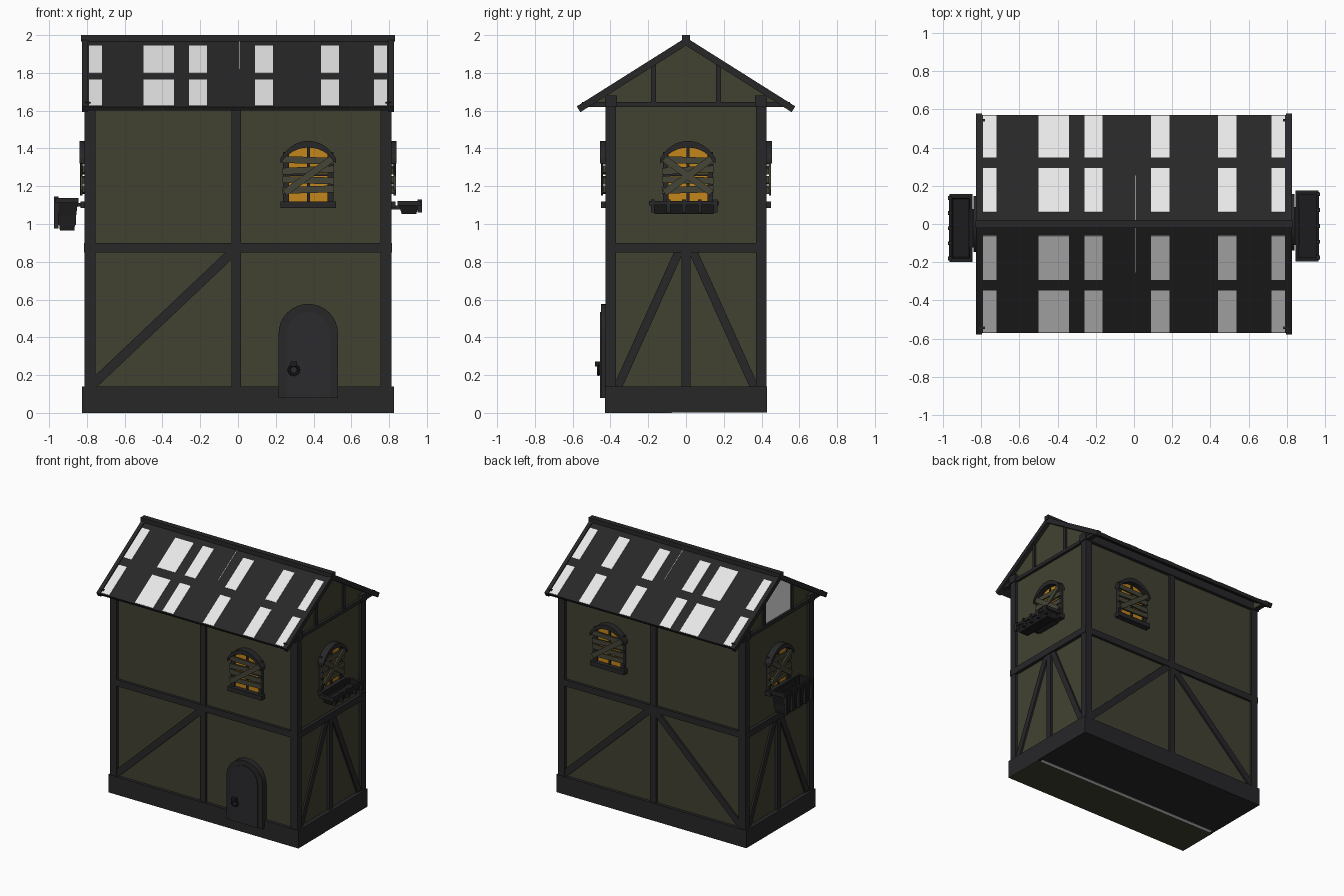
import bpy, bmesh, math
from mathutils import Matrix, Vector

if "Cube" in bpy.data.objects:
    bpy.data.objects.remove(bpy.data.objects["Cube"])


def material(name, rgb):
    m = bpy.data.materials.new(name)
    m.diffuse_color = (*rgb, 1)
    m.use_nodes = True
    m.node_tree.nodes["Principled BSDF"].inputs["Base Color"].default_value = m.diffuse_color
    return m


TIMBER = material("dark timber", (0.020, 0.020, 0.022))
ROOF = material("roof tile", (0.020, 0.020, 0.021))
PLASTER = material("olive plaster", (0.053, 0.053, 0.031))
BOARD = material("weathered board", (0.058, 0.058, 0.038))
GLASS = material("amber glass", (0.54, 0.24, 0.010))
WHITE = material("bare white", (0.80, 0.80, 0.80))
DOOR = material("door wood", (0.024, 0.024, 0.026))
BLACK = material("black wood", (0.012, 0.012, 0.013))


def frame(origin, u, v):
    """Local axes u, v and outward w = u x v."""
    u, v = Vector(u), Vector(v)
    m = Matrix((u, v, u.cross(v))).transposed().to_4x4()
    m.translation = origin
    return m


C = math.cos(math.atan(0.63))
S = math.sin(math.atan(0.63))
PLAN = Matrix.Identity(4)
FRONT = frame((0, -0.405, 0), (1, 0, 0), (0, 0, 1))
BACK = frame((0, 0.405, 0), (-1, 0, 0), (0, 0, 1))
RIGHT = frame((0.79, 0, 0), (0, 1, 0), (0, 0, 1))
LEFT = frame((-0.79, 0, 0), (0, -1, 0), (0, 0, 1))
SLOPES = {"front": frame((0, 0, 1.98), (1, 0, 0), (0, C, S)),
          "back": frame((0, 0, 1.98), (-1, 0, 0), (0, -C, S))}


def finish(name, bm, mat):
    bmesh.ops.recalc_face_normals(bm, faces=bm.faces)
    me = bpy.data.meshes.new(name)
    bm.to_mesh(me)
    bm.free()
    me.materials.append(mat)
    ob = bpy.data.objects.new(name, me)
    bpy.context.collection.objects.link(ob)
    return ob


def prism(name, fr, pts, w0, w1, mat):
    bm = bmesh.new()
    lo = [bm.verts.new(fr @ Vector((u, v, w0))) for u, v in pts]
    hi = [bm.verts.new(fr @ Vector((u, v, w1))) for u, v in pts]
    bm.faces.new(lo)
    bm.faces.new(hi)
    for i in range(len(pts)):
        j = (i + 1) % len(pts)
        bm.faces.new((lo[i], lo[j], hi[j], hi[i]))
    return finish(name, bm, mat)


def rect(name, fr, u0, u1, v0, v1, w0, w1, mat):
    return prism(name, fr, [(u0, v0), (u1, v0), (u1, v1), (u0, v1)], w0, w1, mat)


def bar(name, fr, a, b, width, w0, w1, mat):
    a, b = Vector(a), Vector(b)
    d = (b - a).normalized() * width / 2
    n = Vector((-d.y, d.x))
    return prism(name, fr, [a + n, a - n, b - n, b + n], w0, w1, mat)


def arc(cu, cv, ru, rv, a0, a1, n=12):
    return [(cu + ru * math.cos(a0 + (a1 - a0) * i / n),
             cv + rv * math.sin(a0 + (a1 - a0) * i / n)) for i in range(n + 1)]


# Walls, plinth, floor band, corner posts and wall plates
rect("walls", PLAN, -0.79, 0.79, -0.405, 0.405, 0.05, 1.64, PLASTER)
rect("plinth", PLAN, -0.825, 0.825, -0.43, 0.43, 0.002, 0.14, TIMBER)
rect("floor_band", PLAN, -0.815, 0.815, -0.425, 0.425, 0.85, 0.90, TIMBER)
rect("underside_front", PLAN, -0.825, 0.825, -0.43, -0.10, 0, 0.003, PLASTER)
rect("underside_gap", PLAN, -0.80, 0.80, -0.10, -0.075, 0, 0.003, WHITE)
for sy in (-1, 1):
    y0, y1 = sorted((sy * 0.37, sy * 0.425))
    rect("wall_plate", PLAN, -0.82, 0.82, y0 - 0.005, y1 + 0.005, 1.62, 1.68, TIMBER)
    for sx in (-1, 1):
        x0, x1 = sorted((sx * 0.755, sx * 0.812))
        rect("corner_post", PLAN, x0, x1, y0, y1, 0.1, 1.63, TIMBER)

# Long-side posts and braces
for fr, s in ((FRONT, 1), (BACK, -1)):
    bar("middle_post", fr, (-0.01 * s, 0.14), (-0.01 * s, 1.63), 0.05, -0.01, 0.018, TIMBER)
bar("front_brace", FRONT, (-0.77, 0.15), (-0.02, 0.86), 0.05, -0.01, 0.014, TIMBER)
for s in (-1, 1):
    bar("back_brace", BACK, (0.77 * s, 0.15), (0.02 * s, 0.86), 0.05, -0.01, 0.014, TIMBER)

# Short sides: lower frame and gable
for fr, panel in ((RIGHT, PLASTER), (LEFT, WHITE)):
    bar("side_post", fr, (0, 0.13), (0, 0.86), 0.045, -0.01, 0.018, TIMBER)
    prism("gable_wall", fr, [(-0.53, 1.625), (0.53, 1.625), (0, 1.955)], -0.02, 0, PLASTER)
    if panel is WHITE:
        prism("gable_panel", fr, [(-0.17, 1.64), (0.17, 1.64), (0.17, 1.84),
                                  (0, 1.945), (-0.17, 1.84)], -0.01, 0.003, WHITE)
    bar("gable_beam", fr, (-0.55, 1.633), (0.55, 1.633), 0.026, -0.01, 0.02, TIMBER)
    for s in (-1, 1):
        bar("side_brace", fr, (0.36 * s, 0.14), (0.035 * s, 0.86), 0.045, -0.01, 0.014, TIMBER)
        rect("gable_post", fr, s * 0.173 - 0.013, s * 0.173 + 0.013, 1.64, 1.85, -0.01, 0.015, TIMBER)

# Roof slopes, bargeboards and bare patches between the tiles
COLUMNS = ((-0.79, -0.72), (-0.50, -0.34), (-0.26, -0.165),
           (0.09, 0.185), (0.44, 0.535), (0.72, 0.79))
for side, fr in SLOPES.items():
    s = 1 if side == "front" else -1
    rect(side + "_roof", fr, -0.82, 0.82, -0.674, 0, -0.025, 0, ROOF)
    rect(side + "_roof_seam", fr, s * 0.009 - 0.002, s * 0.009 + 0.002, -0.3, -0.02, -0.002, 0.002, WHITE)
    for e in (-1, 1):
        rect("bargeboard", fr, e * 0.81 - 0.015, e * 0.81 + 0.015, -0.68, 0, -0.03, 0.006, TIMBER)
    for a, b in COLUMNS:
        u0, u1 = sorted((a * s, b * s))
        for v0, v1 in ((-0.343, -0.071), (-0.668, -0.41)):
            rect("bare_patch", fr, u0, u1, v0, v1, -0.002, 0.003, WHITE)
rect("ridge_beam", PLAN, -0.83, 0.83, -0.022, 0.022, 1.965, 2.0, TIMBER)


# Boarded arched windows
def window(fr, c, crossed):
    ang = math.radians(35)
    top = arc(c, 1.36, 0.11, 0.05, 0, math.pi)
    prism("window_glass", fr, [(c - 0.11, 1.11), (c + 0.11, 1.11)] + top, -0.01, 0.008, GLASS)
    lintel = arc(c, 1.22, 0.18, 0.22, ang, math.pi - ang) + arc(c, 1.205, 0.18, 0.20, math.pi - ang, ang)
    prism("window_lintel", fr, lintel, 0, 0.05, TIMBER)
    rect("window_sill", fr, c - 0.147, c + 0.147, 1.085, 1.12, 0, 0.045, TIMBER)
    for s in (-1, 1):
        bar("window_jamb", fr, (c + s * 0.118, 1.11), (c + s * 0.118, 1.38), 0.03, 0, 0.022, TIMBER)
    bar("window_mullion", fr, (c, 1.11), (c, 1.42), 0.016, 0, 0.016, TIMBER)
    bar("window_bar", fr, (c - 0.11, 1.26), (c + 0.11, 1.26), 0.014, 0, 0.016, TIMBER)
    for z, tilt in ((1.337, -0.005), (1.285, 0.006), (1.232, -0.004), (1.182, 0.004)):
        bar("window_board", fr, (c - 0.137, z - tilt), (c + 0.137, z + tilt), 0.036, 0.022, 0.034, BOARD)
    bar("diagonal_board", fr, (c - 0.125, 1.165), (c + 0.125, 1.345), 0.036, 0.034, 0.046, BOARD)
    if crossed:
        bar("diagonal_board", fr, (c - 0.125, 1.345), (c + 0.125, 1.165), 0.036, 0.034, 0.043, BOARD)


window(FRONT, 0.372, False)
window(BACK, -0.372, False)
window(RIGHT, 0.01, True)
window(LEFT, 0, True)

# Arched door with surround and ring knocker
for name, hw, bottom, w1, mat in (("door_surround", 0.157, 0.08, 0.045, TIMBER),
                                  ("door_leaf", 0.115, 0.08, 0.051, DOOR)):
    pts = [(0.372 - hw, bottom), (0.372 + hw, bottom)] + arc(0.372, 0.42, hw, hw, 0, math.pi, 16)
    prism(name, FRONT, pts, 0, w1, mat)
bpy.ops.mesh.primitive_torus_add(major_segments=12, minor_segments=6, major_radius=0.025,
                                 minor_radius=0.008, location=(0.295, -0.463, 0.228),
                                 rotation=(math.pi / 2, 0, 0))
bpy.context.object.name = "door_ring"
bpy.context.object.data.materials.append(BLACK)
rect("door_ring_mount", FRONT, 0.277, 0.313, 0.245, 0.272, 0.04, 0.078, BLACK)


# Hanging planters: tapered open crate with rims and battens
def planter(fr, c, hw, z0, z1):
    near, far, slope = 0.055, 0.175, 0.022
    bm = bmesh.new()
    rings = []
    for z, t in ((z0, slope), (z1, 0), (z1, -0.014), (z0 + 0.03, slope - 0.01)):
        k = t if z != z1 or t == 0 else 0.014
        k = k if z < z1 - 0.001 or t <= 0 else t
        rings.append([bm.verts.new(fr @ Vector(p)) for p in
                      ((c - hw + k, z, near + k), (c + hw - k, z, near + k),
                       (c + hw - k, z, far - k), (c - hw + k, z, far - k))])
    for a, b in zip(rings, rings[1:]):
        for i in range(4):
            j = (i + 1) % 4
            bm.faces.new((a[i], a[j], b[j], b[i]))
    bm.faces.new(rings[0])
    bm.faces.new(rings[-1])
    finish("planter", bm, BLACK)
    for u in (-1, -0.5, 0, 0.5, 1):
        p = c + u * (hw - 0.012)
        rect("planter_batten", fr, p - 0.01, p + 0.01, z0 + 0.01, z1 + 0.008, far - 0.014, far + 0.008, TIMBER)
    for s in (-1, 1):
        p = c + s * hw
        rect("planter_end_rim", fr, p - 0.008, p + 0.008, z1 - 0.025, z1, near, far, TIMBER)
    rect("planter_front_rim", fr, c - hw, c + hw, z1 - 0.022, z1 - 0.004, far - 0.008, far + 0.003, TIMBER)
    rect("planter_bracket", fr, c - 0.1, c + 0.1, z1 - 0.045, z1 - 0.025, 0, near + 0.02, TIMBER)


planter(RIGHT, -0.01, 0.178, 1.052, 1.122)
planter(LEFT, 0.022, 0.17, 0.965, 1.137)
